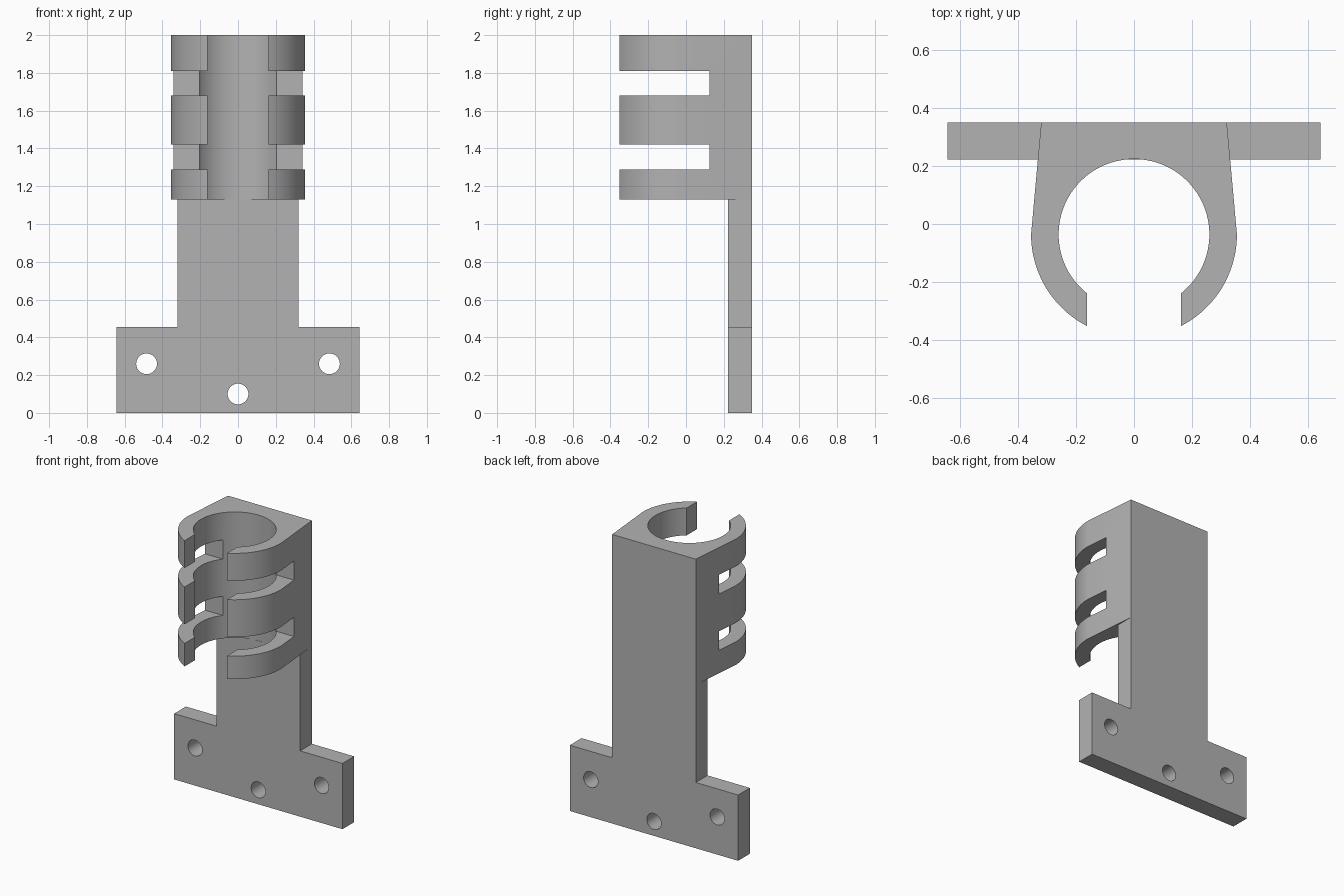
import bpy
import bmesh
from math import cos, sin, asin, pi, radians
from mathutils import Matrix, Vector

cube = bpy.data.objects.get("Cube")
if cube:
    bpy.data.objects.remove(cube, do_unlink=True)

GREY = (0.45, 0.45, 0.45, 1)
grey = bpy.data.materials.new("plain grey")
grey.use_nodes = True
grey.diffuse_color = GREY
grey.node_tree.nodes["Principled BSDF"].inputs["Base Color"].default_value = GREY

BACK, PLATE_FRONT = 0.35, 0.222
NECK_HALF, BASE_HALF = 0.32, 0.644
BASE_TOP, CLAMP_BOTTOM, TOP = 0.455, 1.13, 2.0
CENTRE_Y, BORE, OUTER, MOUTH_HALF = -0.036, 0.26, 0.355, 0.162


def finish(name, bm):
    bmesh.ops.recalc_face_normals(bm, faces=bm.faces)
    mesh = bpy.data.meshes.new(name)
    bm.to_mesh(mesh)
    bm.free()
    mesh.materials.append(grey)
    obj = bpy.data.objects.new(name, mesh)
    bpy.context.collection.objects.link(obj)
    return obj


def extrude(name, points, direction):
    """Solid from a closed outline of 3D points."""
    bm = bmesh.new()
    face = bm.faces.new([bm.verts.new(p) for p in points])
    moved = bmesh.ops.extrude_face_region(bm, geom=[face], use_keep_orig=True)["geom"]
    verts = [v for v in moved if isinstance(v, bmesh.types.BMVert)]
    bmesh.ops.translate(bm, verts=verts, vec=Vector(direction))
    return finish(name, bm)


def box(name, size, centre):
    bm = bmesh.new()
    bmesh.ops.create_cube(bm, size=1, matrix=Matrix.Translation(centre) @ Matrix.Diagonal((*size, 1)))
    return finish(name, bm)


def drill(x, z, radius=0.055):
    bm = bmesh.new()
    bmesh.ops.create_cone(bm, cap_ends=True, segments=32, radius1=radius, radius2=radius, depth=0.5,
                          matrix=Matrix.Translation((x, BACK, z)) @ Matrix.Rotation(pi / 2, 4, "X"))
    return finish("hole_cutter", bm)


def combine(target, other, operation):
    """Apply a boolean and discard the helper."""
    mod = target.modifiers.new("combine", "BOOLEAN")
    mod.operation, mod.solver, mod.object = operation, "EXACT", other
    bpy.context.view_layer.objects.active = target
    bpy.ops.object.modifier_apply(modifier=mod.name)
    bpy.data.objects.remove(other, do_unlink=True)


def arc(radius, start, end, steps):
    angles = [start + (end - start) * i / steps for i in range(steps + 1)]
    return [(radius * cos(a), CENTRE_Y + radius * sin(a)) for a in angles]


# T-shaped mounting plate with three screw holes
half = [(BASE_HALF, 0), (BASE_HALF, BASE_TOP), (NECK_HALF, BASE_TOP), (NECK_HALF, CLAMP_BOTTOM)]
outline = half + [(-x, z) for x, z in reversed(half)]
bracket = extrude("clip_bracket", [(x, PLATE_FRONT, z) for x, z in outline], (0, BACK - PLATE_FRONT, 0))
for x, z in ((-0.484, 0.26), (0.484, 0.26), (0, 0.1)):
    combine(bracket, drill(x, z), "DIFFERENCE")

# Open ring clamp: tapered sides, round jaws and a round bore
outer_tip = -pi / 2 + asin(MOUTH_HALF / OUTER)
bore_tip = -pi / 2 + asin(MOUTH_HALF / BORE)
right = [(NECK_HALF, BACK)] + arc(OUTER, 0, outer_tip, 20)
left = [(-x, y) for x, y in reversed(right)]
profile = right + arc(BORE, bore_tip, pi - bore_tip, 64) + left
clamp = extrude("clamp", [(x, y, CLAMP_BOTTOM) for x, y in profile], (0, 0, TOP - CLAMP_BOTTOM))

# Two slots divide the jaws into three fingers
for z in (1.355, 1.745):
    combine(clamp, box("slot_cutter", (1, 1, 0.132), (0, 0.125 - 0.5, z)), "DIFFERENCE")
combine(bracket, clamp, "UNION")

# Smooth bore, jaws and holes with crisp edges
for obj in bpy.context.selected_objects:
    obj.select_set(False)
bracket.select_set(True)
bpy.context.view_layer.objects.active = bracket
bpy.ops.object.shade_smooth_by_angle(angle=radians(30))
